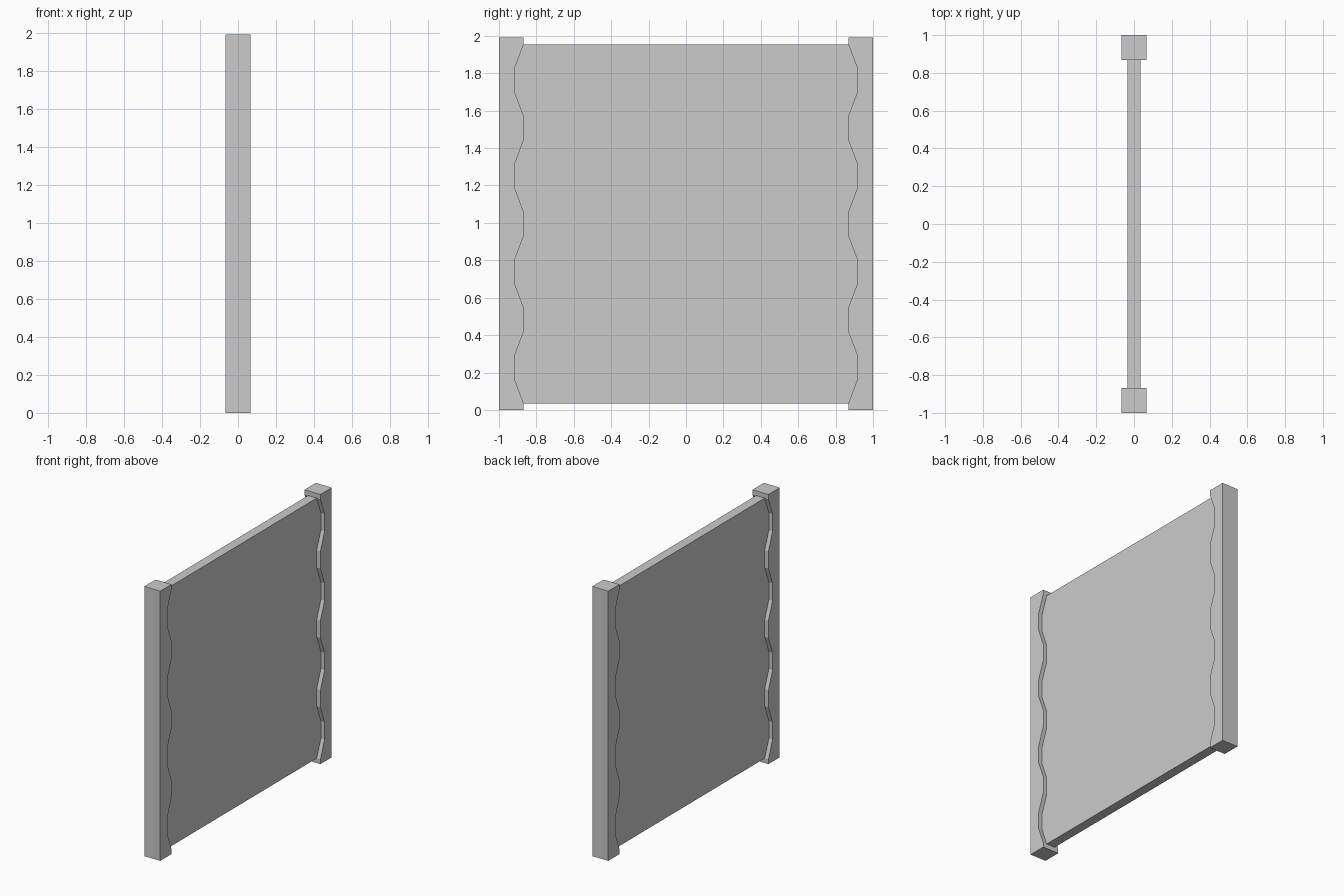
import bpy, bmesh

if "Cube" in bpy.data.objects:
    bpy.data.objects.remove(bpy.data.objects["Cube"])

HEIGHT = 1.99
CAP = 0.035                      # straight part at each post end
STEP = (HEIGHT - 2 * CAP) / 15   # length of one segment of the wavy edge
OUTER, WIDE, NARROW = 1.0, 0.868, 0.916


def post_profile():
    """Side outline (y, z) of a post with a scalloped inner edge."""
    pts = [(OUTER, HEIGHT), (OUTER, 0), (WIDE, 0)]
    for i in range(16):
        pts.append((WIDE if i % 4 in (0, 3) else NARROW, CAP + i * STEP))
    pts.append((WIDE, HEIGHT))
    return pts


def extrude_x(name, pts, half):
    """Extrude a (y, z) outline evenly to both sides of x = 0."""
    bm = bmesh.new()
    face = bm.faces.new([bm.verts.new((-half, y, z)) for y, z in pts])
    ext = bmesh.ops.extrude_face_region(bm, geom=[face])
    moved = [v for v in ext["geom"] if isinstance(v, bmesh.types.BMVert)]
    bmesh.ops.translate(bm, verts=moved, vec=(2 * half, 0, 0))
    bmesh.ops.recalc_face_normals(bm, faces=bm.faces)
    mesh = bpy.data.meshes.new(name)
    bm.to_mesh(mesh)
    bm.free()
    obj = bpy.data.objects.new(name, mesh)
    bpy.context.collection.objects.link(obj)
    return obj


# Scalloped end posts; the inner edge ends wide at both top and bottom
profile = post_profile()
# segments: slope in, flat, slope out, flat ... closing on the wide edge
extrude_x("back_post", profile, 0.065)
extrude_x("front_post", [(-y, z) for y, z in profile], 0.065)

# Flat wall panel set into both posts
top = HEIGHT - CAP
extrude_x("panel", [(-0.99, CAP), (0.99, CAP), (0.99, top), (-0.99, top)], 0.035)
